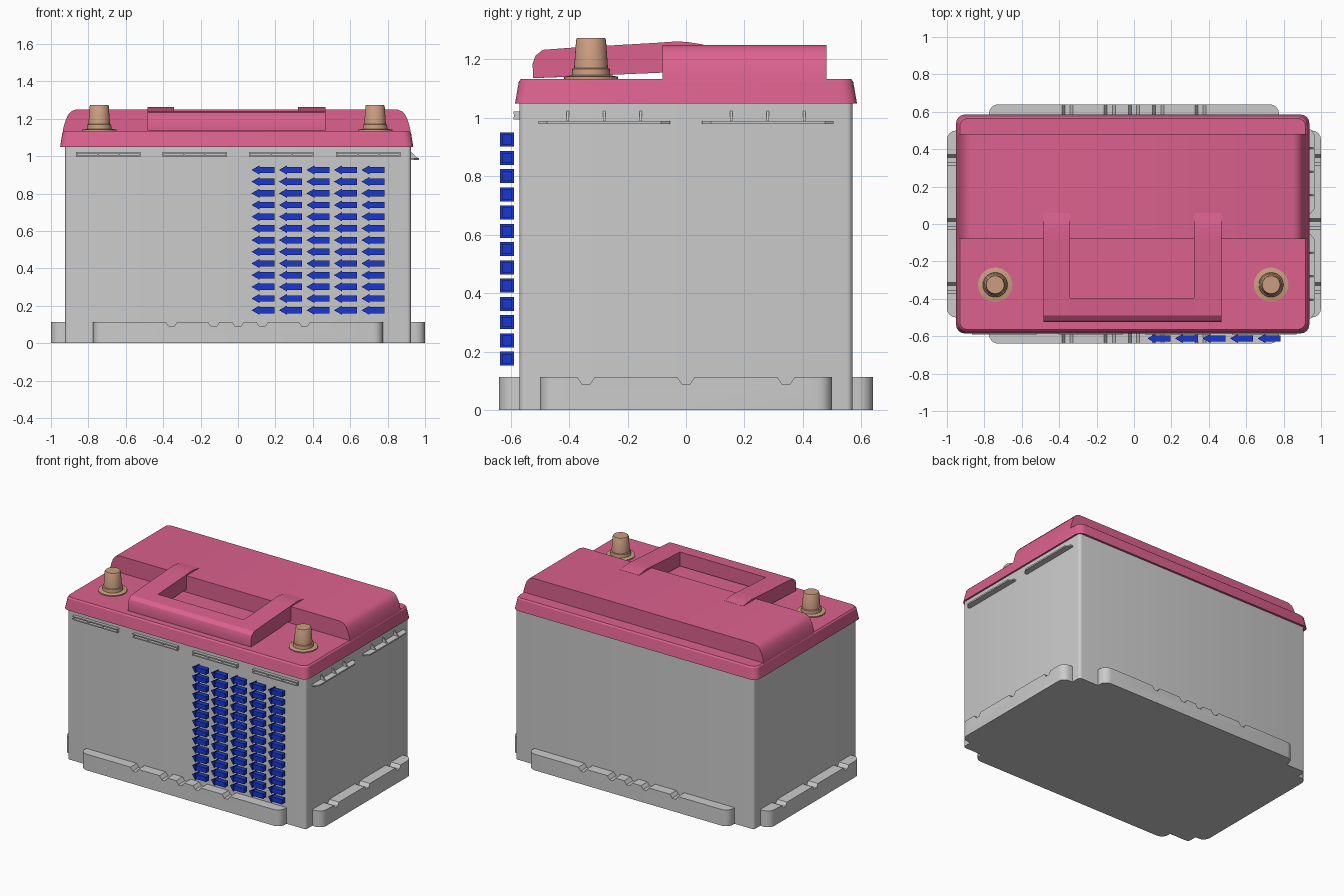
import bpy, bmesh, math
from mathutils import Matrix

if "Cube" in bpy.data.objects:
    bpy.data.objects.remove(bpy.data.objects["Cube"])


def material(name, rgb):
    m = bpy.data.materials.new(name)
    m.diffuse_color = (*rgb, 1)
    m.use_nodes = True
    m.node_tree.nodes["Principled BSDF"].inputs["Base Color"].default_value = m.diffuse_color
    return m


PINK = material("pink_plastic", (0.71, 0.12, 0.27))
TAN = material("tan_metal", (0.60, 0.34, 0.22))
BLUE = material("blue_paint", (0.01, 0.04, 0.62))


def finish(name, bm, mat=None, smooth=False):
    bmesh.ops.recalc_face_normals(bm, faces=bm.faces)
    me = bpy.data.meshes.new(name)
    bm.to_mesh(me)
    bm.free()
    ob = bpy.data.objects.new(name, me)
    bpy.context.collection.objects.link(ob)
    if mat:
        me.materials.append(mat)
    if smooth:
        bpy.ops.object.select_all(action='DESELECT')
        ob.select_set(True)
        bpy.context.view_layer.objects.active = ob
        bpy.ops.object.shade_smooth_by_angle(angle=math.radians(30))
    return ob


def loft(bm, rings):
    loops = [[bm.verts.new(p) for p in r] for r in rings]
    n = len(loops[0])
    for a, b in zip(loops, loops[1:]):
        for i in range(n):
            bm.faces.new((a[i], a[(i + 1) % n], b[(i + 1) % n], b[i]))
    bm.faces.new(loops[0])
    bm.faces.new(loops[-1])
    return loops


def prism(bm, pts, axis, a, b):
    """Extrude a 2D profile along an axis from a to b."""
    place = {'x': lambda p, t: (t, p[0], p[1]),
             'y': lambda p, t: (p[0], t, p[1]),
             'z': lambda p, t: (p[0], p[1], t)}[axis]
    return loft(bm, [[place(p, t) for p in pts] for t in (a, b)])


def box(bm, x0, x1, y0, y1, z0, z1):
    prism(bm, [(x0, y0), (x1, y0), (x1, y1), (x0, y1)], 'z', z0, z1)


def round_rect(hx, hy, r, z, cx=0.0, seg=4):
    pts = []
    for k, (sx, sy) in enumerate(((1, 1), (-1, 1), (-1, -1), (1, -1))):
        for i in range(seg + 1):
            t = math.pi / 2 * (k + i / seg)
            pts.append((cx + sx * (hx - r) + r * math.cos(t),
                        sy * (hy - r) + r * math.sin(t), z))
    return pts


# Case body
bm = bmesh.new()
loft(bm, [round_rect(0.925, 0.57, 0.02, z) for z in (0, 1.06)])
finish("case_body", bm, smooth=True)


# Notched hold-down rails around the foot
def rail(name, half, notches, inner, outer, axis):
    h = 0.113
    pts = [(-half, 0), (-half, h)]
    for c in notches:
        pts += [(c - 0.03, h), (c - 0.014, h - 0.024), (c + 0.014, h - 0.024), (c + 0.03, h)]
    pts += [(half, h), (half, 0)]
    bm = bmesh.new()
    _, out = prism(bm, pts, axis, inner, outer)
    edges = [bm.edges.get((out[0], out[1])), bm.edges.get((out[-1], out[-2]))]
    bmesh.ops.bevel(bm, geom=edges, offset=0.05, segments=4, profile=0.5, affect='EDGES')
    finish(name, bm, smooth=True)


for s, fb, lr in ((-1, "front", "left"), (1, "back", "right")):
    rail(fb + "_foot_rail", 0.775, (-0.355, -0.13, 0, 0.13, 0.355), s * 0.56, s * 0.64, 'y')
    rail(lr + "_foot_rail", 0.5, (-0.342, 0, 0.342), s * 0.915, s * 1.0, 'x')

# Ribbed frames under the lid on the front
bm = bmesh.new()
for x0 in (-0.867, -0.403, 0.058, 0.523):
    x1 = x0 + 0.345
    box(bm, x0, x1, -0.59, -0.565, 0.995, 1.003)
    box(bm, x0, x1, -0.59, -0.565, 1.014, 1.022)
    for k in range(4):
        c = x0 + 0.004 + k * (0.345 - 0.008) / 3
        box(bm, c - 0.004, c + 0.004, -0.588, -0.565, 1.0, 1.017)
finish("front_grip_frames", bm)

# Ledges with triangular ribs on the right side
bm = bmesh.new()
for s in (-1, 1):
    a, b = s * 0.055, s * 0.505
    prism(bm, [(0.92, a), (0.945, a), (0.967, a + s * 0.03), (0.967, b - s * 0.03),
               (0.945, b), (0.92, b)], 'z', 0.979, 0.989)
    for y in (0.155, 0.28, 0.405):
        prism(bm, [(0.92, 0.985), (0.965, 0.985), (0.92, 1.028)], 'y',
              s * y - 0.004, s * y + 0.004)
finish("right_grip_ledges", bm)

# Lid: tapered tray
CX = -0.007
bm = bmesh.new()
loft(bm, [round_rect(0.944, 0.585, 0.045, 1.05, CX), round_rect(0.932, 0.572, 0.045, 1.125, CX),
          round_rect(0.924, 0.564, 0.04, 1.134, CX)])
finish("lid_base", bm, PINK, True)

# Lid: raised rear block with rounded ends
half = [(0.931, 1.12), (0.927, 1.15), (0.915, 1.19), (0.902, 1.22), (0.884, 1.24), (0.855, 1.25)]
bm = bmesh.new()
prism(bm, [(CX + x, z) for x, z in half] + [(CX - x, z) for x, z in reversed(half)],
      'y', -0.08, 0.48)
finish("lid_raised_block", bm, PINK, True)

# Folding carry handle: two arms and a front bar
nose = [(-0.523, 1.136), (-0.525, 1.185), (-0.515, 1.213), (-0.49, 1.233)]
arm = nose + [(-0.395, 1.24), (-0.1, 1.257), (-0.03, 1.262), (0.01, 1.259),
              (0.06, 1.251), (0.06, 1.2), (-0.08, 1.155)]
bar = nose + [(-0.395, 1.24), (-0.395, 1.141)]
bm = bmesh.new()
prism(bm, arm, 'x', -0.485, -0.342)
prism(bm, arm, 'x', 0.322, 0.468)
prism(bm, bar, 'x', -0.342, 0.322)
finish("carry_handle", bm, PINK, True)

# Terminal posts, turned from a profile
post = [(0.092, 1.13), (0.092, 1.141), (0.066, 1.146), (0.064, 1.168),
        (0.058, 1.171), (0.051, 1.268), (0.047, 1.274)]
for name, x in (("left_terminal", -0.742), ("right_terminal", 0.733)):
    bm = bmesh.new()
    loft(bm, [[(x + r * math.cos(t * math.tau / 32), -0.325 + r * math.sin(t * math.tau / 32), z)
               for t in range(32)] for r, z in post])
    finish(name, bm, TAN, True)

# Grid of small arrows pointing left, in front of the case
bm = bmesh.new()
for col in range(5):
    for row in range(13):
        x, y, z = 0.072 + col * 0.147, -0.612, 0.176 + row * 0.0625
        box(bm, x + 0.04, x + 0.122, y - 0.017, y + 0.017, z - 0.017, z + 0.017)
        m = (Matrix.Translation((x + 0.021, y, z)) @ Matrix.Rotation(-math.pi / 2, 4, 'Y')
             @ Matrix.Rotation(math.pi / 4, 4, 'Z'))
        bmesh.ops.create_cone(bm, cap_ends=True, segments=4, radius1=0.024 * math.sqrt(2),
                              radius2=0, depth=0.042, matrix=m)
finish("arrow_grid", bm, BLUE)
